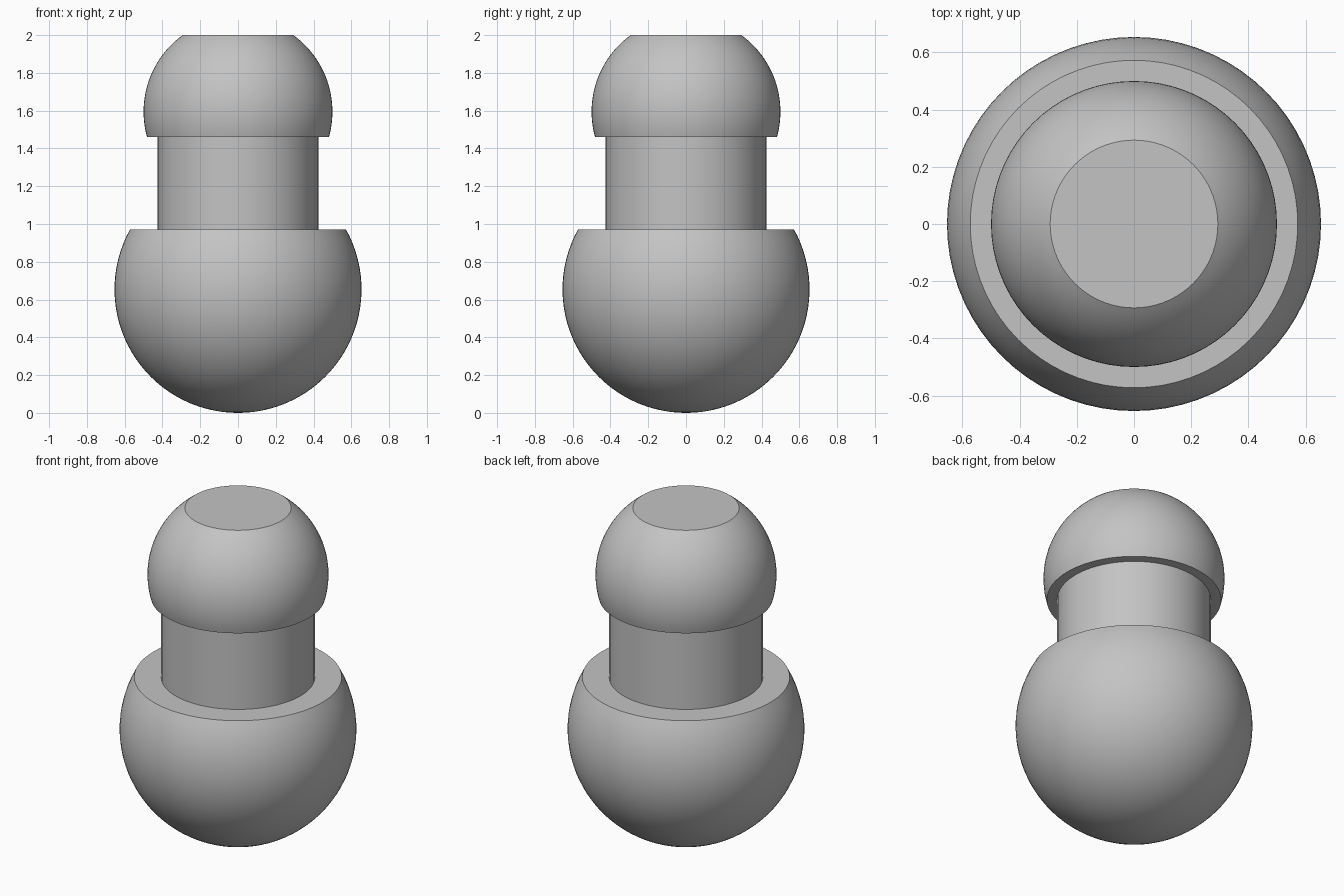
import bpy
import bmesh
from math import asin, cos, sin, pi, radians

SEGMENTS = 72
NECK_RADIUS = 0.425
BASE_TOP = 0.97
HEAD_BOTTOM = 1.46

cube = bpy.data.objects.get("Cube")
if cube:
    bpy.data.objects.remove(cube, do_unlink=True)

grey = bpy.data.materials.new("plain grey")
grey.use_nodes = True
colour = (0.55, 0.55, 0.55, 1)
grey.diffuse_color = colour
grey.node_tree.nodes["Principled BSDF"].inputs["Base Color"].default_value = colour


def arc(radius, centre, low, high, steps):
    """Side profile of a ball between two heights, from low to high."""
    start = asin(max(-1, (low - centre) / radius))
    end = asin(min(1, (high - centre) / radius))
    angles = [start + (end - start) * i / steps for i in range(steps + 1)]
    return [(max(0, radius * cos(a)), centre + radius * sin(a)) for a in angles]


def lathe(name, profile):
    """Revolve a profile of (radius, height) points around the z axis."""
    bm = bmesh.new()
    verts = [bm.verts.new((r, 0, z)) for r, z in profile]
    edges = [bm.edges.new(pair) for pair in zip(verts, verts[1:])]
    bmesh.ops.spin(bm, geom=verts + edges, cent=(0, 0, 0), axis=(0, 0, 1),
                   angle=2 * pi, steps=SEGMENTS, use_merge=False)
    bmesh.ops.remove_doubles(bm, verts=bm.verts, dist=0.0001)
    bmesh.ops.dissolve_degenerate(bm, edges=bm.edges, dist=0.0001)
    bmesh.ops.recalc_face_normals(bm, faces=bm.faces)
    # Profiles run upward, so a steep side face tells which way is out
    side = max(bm.faces, key=lambda f: f.calc_center_median().xy.length)
    if side.normal.xy.dot(side.calc_center_median().xy) < 0:
        bmesh.ops.reverse_faces(bm, faces=bm.faces)
    mesh = bpy.data.meshes.new(name)
    bm.to_mesh(mesh)
    bm.free()
    mesh.materials.append(grey)
    obj = bpy.data.objects.new(name, mesh)
    bpy.context.collection.objects.link(obj)
    bpy.ops.object.select_all(action="DESELECT")
    obj.select_set(True)
    bpy.context.view_layer.objects.active = obj
    bpy.ops.object.shade_smooth_by_angle(angle=radians(30))


# Large ball cut flat on top, with a ledge around the neck
lathe("base_ball", arc(0.654, 0.654, 0, BASE_TOP, 32) + [(NECK_RADIUS, BASE_TOP)])

# Straight cylinder joining the two balls
lathe("neck", [(NECK_RADIUS, BASE_TOP), (NECK_RADIUS, HEAD_BOTTOM)])

# Small ball cut flat below and above
lathe("head_ball", [(NECK_RADIUS, HEAD_BOTTOM)]
      + arc(0.5, 1.595, HEAD_BOTTOM, 2, 24) + [(0, 2)])
